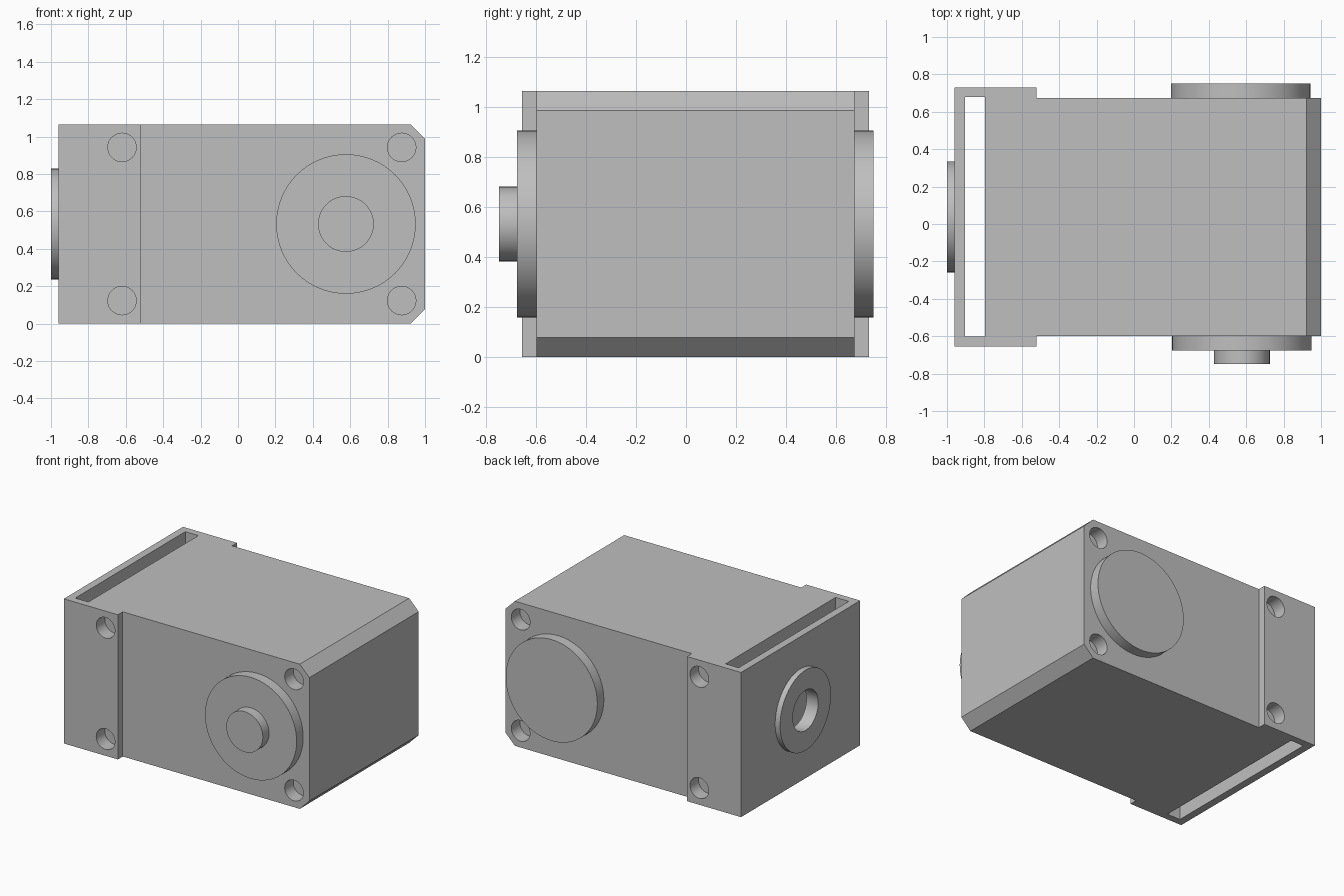
import bpy, bmesh, math
from mathutils import Matrix, Vector

cube = bpy.data.objects.get("Cube")
if cube:
    bpy.data.objects.remove(cube, do_unlink=True)

# Single plain grey for the whole casing
grey = bpy.data.materials.new("plain_grey")
grey.use_nodes = True
colour = (0.52, 0.52, 0.52, 1)
grey.diffuse_color = colour
grey.node_tree.nodes["Principled BSDF"].inputs["Base Color"].default_value = colour

HEIGHT = 1.065
MID_Z = HEIGHT / 2
MID_Y = 0.038          # centre line of the casing
BODY, FLANGE = 0.636, 0.693   # half widths


def add_object(name, bm):
    bmesh.ops.recalc_face_normals(bm, faces=bm.faces)
    mesh = bpy.data.meshes.new(name)
    bm.to_mesh(mesh)
    bm.free()
    mesh.materials.append(grey)
    obj = bpy.data.objects.new(name, mesh)
    bpy.context.collection.objects.link(obj)
    return obj


def cylinder(name, start, end, radius, segments=64):
    a, b = Vector(start), Vector(end)
    turn = (b - a).to_track_quat('Z', 'Y').to_matrix().to_4x4()
    bm = bmesh.new()
    bmesh.ops.create_cone(bm, cap_ends=True, segments=segments, radius1=radius,
                          radius2=radius, depth=(b - a).length,
                          matrix=Matrix.Translation((a + b) / 2) @ turn)
    return add_object(name, bm)


def box(name, low, high):
    a, b = Vector(low), Vector(high)
    bm = bmesh.new()
    bmesh.ops.create_cube(bm, size=1, matrix=Matrix.Translation((a + b) / 2)
                          @ Matrix.Diagonal((*(b - a), 1)))
    return add_object(name, bm)


def activate(obj):
    bpy.ops.object.select_all(action='DESELECT')
    obj.select_set(True)
    bpy.context.view_layer.objects.active = obj


def cut(obj, cutter):
    cutter.hide_render = True
    activate(obj)
    mod = obj.modifiers.new("cut", 'BOOLEAN')
    mod.operation, mod.solver, mod.object = 'DIFFERENCE', 'EXACT', cutter
    bpy.ops.object.modifier_apply(modifier=mod.name)


# Casing: stepped plan outline, extruded, with chamfered end edges
half = [(-0.96, FLANGE), (-0.52, FLANGE), (-0.52, BODY), (1, BODY)]
plan = [(x, MID_Y - w) for x, w in half] + [(x, MID_Y + w) for x, w in reversed(half)]
bm = bmesh.new()
base = bm.faces.new([bm.verts.new((x, y, 0)) for x, y in plan])
top = bmesh.ops.extrude_face_region(bm, geom=[base])["geom"]
bmesh.ops.translate(bm, vec=(0, 0, HEIGHT),
                    verts=[v for v in top if isinstance(v, bmesh.types.BMVert)])
ends = [e for e in bm.edges if all(v.co.x > 0.99 for v in e.verts)
        and abs(e.verts[0].co.z - e.verts[1].co.z) < 0.01]
bmesh.ops.bevel(bm, geom=ends, offset=0.078, segments=1, affect='EDGES')
casing = add_object("casing", bm)

# Round bosses, shaft and end collar
front, back = MID_Y - BODY, MID_Y + BODY
front_boss = cylinder("front_boss", (0.577, -0.675, MID_Z), (0.577, front, MID_Z), 0.373)
shaft = cylinder("front_shaft", (0.577, -0.748, MID_Z), (0.577, -0.675, MID_Z), 0.149)
back_boss = cylinder("back_boss", (0.57, back, MID_Z), (0.57, 0.75, MID_Z), 0.373)
collar = cylinder("end_collar", (-1, MID_Y, MID_Z), (-0.96, MID_Y, MID_Z), 0.296)

# Vertical slot, collar bore and blind screw holes
cutters = [box("slot_cutter", (-0.904, MID_Y - 0.64, -0.1), (-0.797, MID_Y + 0.64, HEIGHT + 0.1))]
bore = cylinder("bore_cutter", (-1.1, MID_Y, MID_Z), (-0.85, MID_Y, MID_Z), 0.148)
cutters.append(bore)
for x, width in ((-0.62, FLANGE), (0.875, BODY)):
    for z in (0.123, HEIGHT - 0.123):
        for side in (-1, 1):
            cutters.append(cylinder("screw_hole_cutter",
                                    (x, MID_Y + side * (width + 0.05), z),
                                    (x, MID_Y + side * (width - 0.1), z), 0.076, 40))
for cutter in cutters:
    cut(casing, cutter)
cut(collar, bore)
for cutter in cutters:
    bpy.data.objects.remove(cutter, do_unlink=True)

# Smooth round walls, crisp edges
for obj in (casing, front_boss, shaft, back_boss, collar):
    activate(obj)
    bpy.ops.object.shade_smooth_by_angle(angle=math.radians(30))
